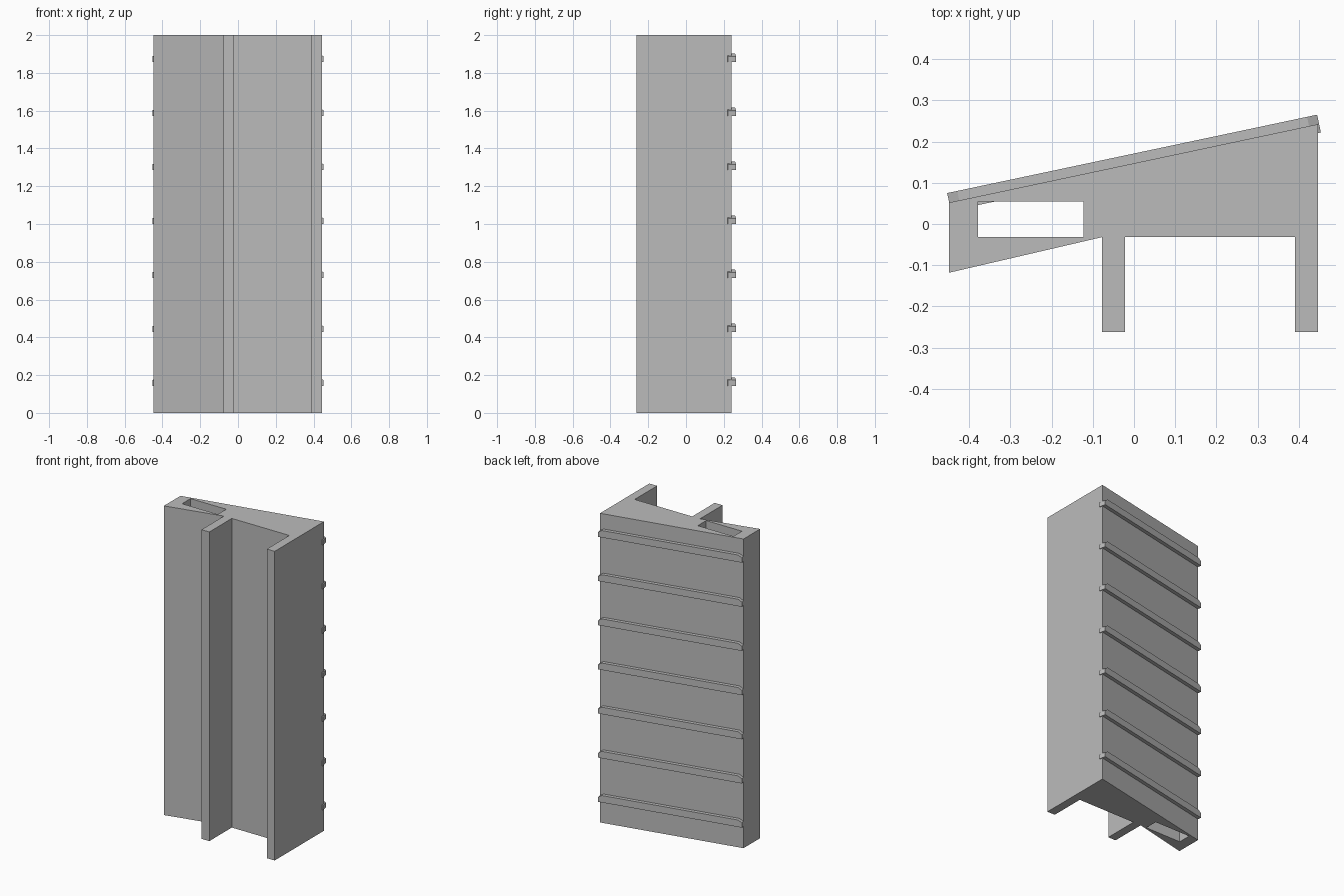
import bpy, bmesh
from mathutils import Vector

cube = bpy.data.objects.get("Cube")
if cube:
    bpy.data.objects.remove(cube, do_unlink=True)

HEIGHT = 2.0
RIBS = 7

grey = bpy.data.materials.new("plain grey")
grey.use_nodes = True
colour = (0.5, 0.5, 0.5, 1)
grey.diffuse_color = colour
grey.node_tree.nodes["Principled BSDF"].inputs["Base Color"].default_value = colour


def extrude_loops(name, loops, offset):
    """Fill closed outlines (later ones are holes) and extrude them."""
    bm = bmesh.new()
    edges = []
    for loop in loops:
        verts = [bm.verts.new(p) for p in loop]
        edges += [bm.edges.new((v, verts[i - 1])) for i, v in enumerate(verts)]
    bmesh.ops.triangle_fill(bm, edges=edges, use_beauty=True)
    result = bmesh.ops.extrude_face_region(bm, geom=bm.faces[:], use_keep_orig=True)
    moved = [v for v in result["geom"] if isinstance(v, bmesh.types.BMVert)]
    bmesh.ops.translate(bm, verts=moved, vec=offset)
    bmesh.ops.recalc_face_normals(bm, faces=bm.faces[:])
    mesh = bpy.data.meshes.new(name)
    bm.to_mesh(mesh)
    bm.free()
    mesh.materials.append(grey)
    obj = bpy.data.objects.new(name, mesh)
    bpy.context.collection.objects.link(obj)
    return obj


# Upright block: slanted back, two front fins, a slot through its full height
outline = [(-0.448, -0.118), (-0.078, -0.032), (-0.078, -0.262), (-0.022, -0.262),
           (-0.022, -0.032), (0.39, -0.032), (0.39, -0.262), (0.446, -0.262),
           (0.446, 0.242), (-0.448, 0.052)]
slot = [(-0.378, -0.032), (-0.122, -0.032), (-0.122, 0.054), (-0.378, 0.054)]
extrude_loops("block", [[(x, y, 0) for x, y in loop] for loop in (outline, slot)],
              Vector((0, 0, HEIGHT)))

# Ribs across the slanted back, with clipped upper corners
start, end = Vector((-0.453, 0.075, 0)), Vector((0.444, 0.265, 0))
along = (end - start).normalized()
inward = Vector((along.y, -along.x, 0))
length = (end - start).length
clip = 0.025
rib_outline = [(0, 0), (length, 0), (length, 0.03), (length - clip, 0.045),
               (clip, 0.045), (0, 0.03)]
for i in range(RIBS):
    base = start + Vector((0, 0, HEIGHT * (i + 0.5) / RIBS))
    points = [base + along * d + Vector((0, 0, h)) for d, h in rib_outline]
    extrude_loops(f"back_rib_{i + 1}", [points], inward * 0.044)
